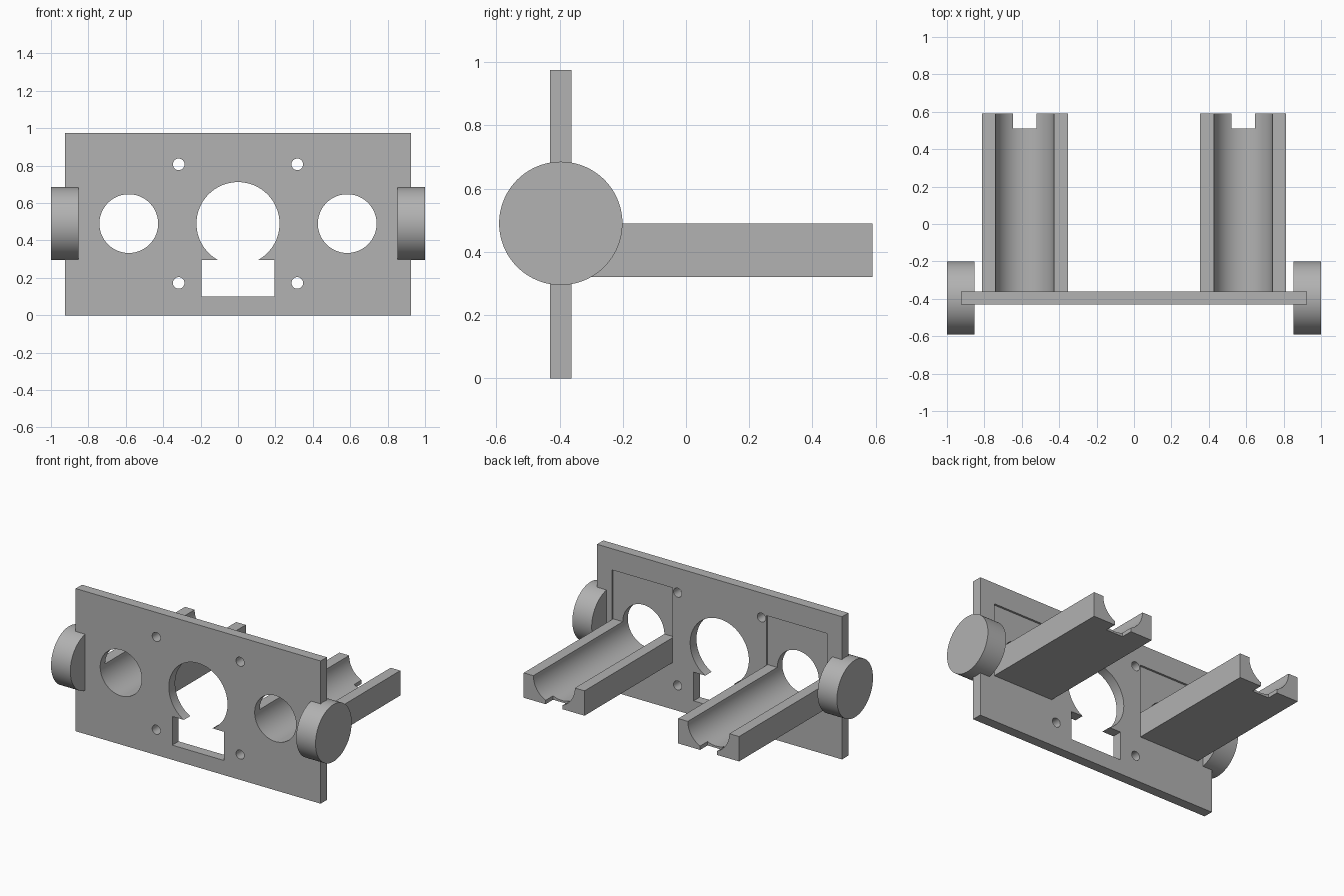
import bpy
import bmesh
import math
from mathutils import Matrix

if "Cube" in bpy.data.objects:
    bpy.data.objects.remove(bpy.data.objects["Cube"])

PLATE_FRONT, PLATE_BACK = -0.43, -0.362
MID_Y = (PLATE_FRONT + PLATE_BACK) / 2
AXIS_Z = 0.49            # height of the bores, grooves and end discs
BORE_X, BORE_R = 0.584, 0.157
ARM_HALF = 0.23
POCKET = 0.014           # depth of the shallow pockets behind the plate

grey = bpy.data.materials.new("plain grey")
grey.diffuse_color = (0.445, 0.445, 0.445, 1)
grey.use_nodes = True
grey.node_tree.nodes["Principled BSDF"].inputs["Base Color"].default_value = grey.diffuse_color


def add_object(name, bm):
    bmesh.ops.recalc_face_normals(bm, faces=bm.faces)
    mesh = bpy.data.meshes.new(name)
    bm.to_mesh(mesh)
    bm.free()
    mesh.materials.append(grey)
    ob = bpy.data.objects.new(name, mesh)
    bpy.context.collection.objects.link(ob)
    return ob


def box(name, x0, x1, y0, y1, z0, z1):
    bm = bmesh.new()
    place = Matrix.Translation(((x0 + x1) / 2, (y0 + y1) / 2, (z0 + z1) / 2))
    bmesh.ops.create_cube(bm, size=1, matrix=place @ Matrix.Diagonal((x1 - x0, y1 - y0, z1 - z0, 1)))
    return add_object(name, bm)


def cylinder(name, centre, radius, depth, axis, sides=96):
    bm = bmesh.new()
    turn = Matrix.Rotation(math.pi / 2, 4, 'X' if axis == 'Y' else 'Y')
    bmesh.ops.create_cone(bm, cap_ends=True, segments=sides, radius1=radius, radius2=radius,
                          depth=depth, matrix=Matrix.Translation(centre) @ turn)
    return add_object(name, bm)


def cut(target, cutter):
    cutter.hide_render = True
    mod = target.modifiers.new("cut", 'BOOLEAN')
    mod.operation, mod.solver, mod.object = 'DIFFERENCE', 'EXACT', cutter
    bpy.context.view_layer.objects.active = target
    bpy.ops.object.modifier_apply(modifier=mod.name)
    bpy.data.objects.remove(cutter, do_unlink=True)


def smooth(ob):
    bpy.ops.object.select_all(action='DESELECT')
    ob.select_set(True)
    bpy.context.view_layer.objects.active = ob
    bpy.ops.object.shade_smooth_by_angle(angle=math.radians(30))


# Face plate with central keyhole opening
plate = box("face_plate", -0.926, 0.926, PLATE_FRONT, PLATE_BACK, 0, 0.975)
cut(plate, cylinder("cutter", (0, MID_Y, AXIS_Z), 0.222, 0.3, 'Y'))
cut(plate, box("cutter", -0.196, 0.196, -0.6, -0.2, 0.1, 0.296))

for side, label in ((-1, "left"), (1, "right")):
    x = side * BORE_X
    # Screw holes, pocket and bore in the plate
    for z in (0.173, 0.807):
        cut(plate, cylinder("cutter", (side * 0.317, MID_Y, z), 0.031, 0.3, 'Y', 32))
    cut(plate, box("cutter", x - ARM_HALF, x + ARM_HALF, PLATE_BACK - POCKET, -0.2, 0.32, 0.83))
    cut(plate, cylinder("cutter", (x, MID_Y, AXIS_Z), BORE_R, 0.3, 'Y'))

    # Grooved arm running back from the plate
    profile = [(-ARM_HALF, AXIS_Z), (-ARM_HALF, 0.32), (ARM_HALF, 0.32), (ARM_HALF, AXIS_Z)]
    for i in range(49):
        a = math.pi * i / 48
        profile.append((BORE_R * math.cos(a), AXIS_Z - BORE_R * math.sin(a)))
    bm = bmesh.new()
    face = bm.faces.new([bm.verts.new((x + px, PLATE_BACK - POCKET, pz)) for px, pz in profile])
    grown = bmesh.ops.extrude_face_region(bm, geom=[face])["geom"]
    bmesh.ops.translate(bm, vec=(0, 0.59 - PLATE_BACK + POCKET, 0),
                        verts=[v for v in grown if isinstance(v, bmesh.types.BMVert)])
    arm = add_object(label + "_grooved_arm", bm)
    # Notch through the free end
    cut(arm, box("cutter", x - 0.064, x + 0.064, 0.51, 0.7, 0.2, 0.6))
    smooth(arm)

    # End disc
    smooth(cylinder(label + "_end_disc", (side * 0.927, MID_Y, AXIS_Z), 0.195, 0.146, 'X'))

smooth(plate)
